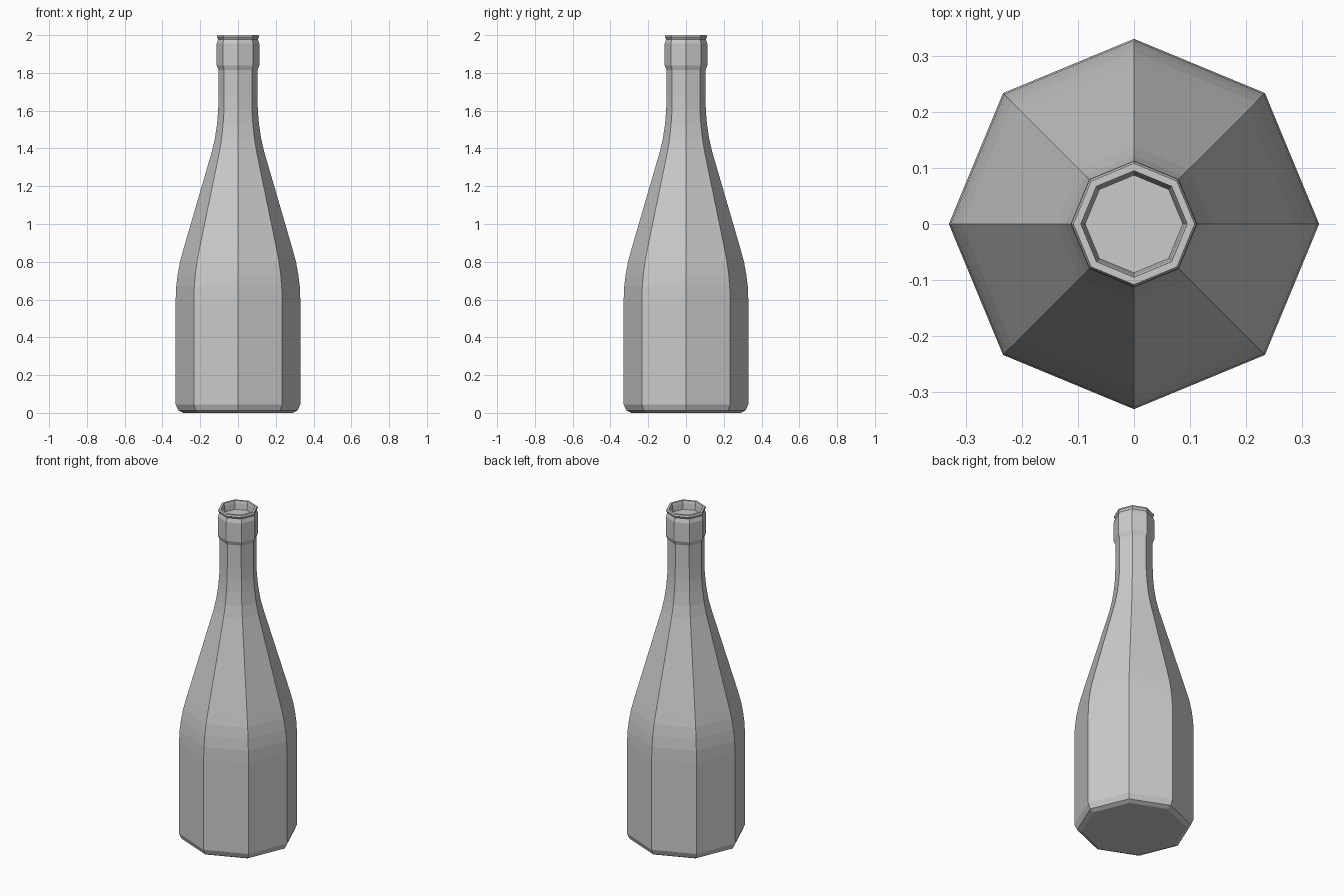
import bpy, bmesh, math

if "Cube" in bpy.data.objects:
    bpy.data.objects.remove(bpy.data.objects["Cube"])

SIDES = 8

# radius, height: base, body, shoulder, neck, collar, lip, mouth recess
profile = [
    (0.29, 0.0), (0.315, 0.012), (0.33, 0.045), (0.33, 0.60),
    (0.327, 0.67), (0.319, 0.735), (0.307, 0.80), (0.288, 0.87),
    (0.138, 1.385), (0.122, 1.455), (0.111, 1.53), (0.105, 1.60),
    (0.103, 1.68), (0.103, 1.815), (0.113, 1.84), (0.113, 1.955),
    (0.105, 1.978), (0.112, 1.99), (0.108, 2.0), (0.095, 2.0),
    (0.091, 1.985), (0.087, 1.95),
]


def lathe(name, points, sides):
    """Spin a profile around z and cap both ends."""
    bm = bmesh.new()
    rings = []
    for r, z in points:
        rings.append([bm.verts.new((r * math.cos(2 * math.pi * i / sides),
                                    r * math.sin(2 * math.pi * i / sides), z))
                      for i in range(sides)])
    for low, high in zip(rings, rings[1:]):
        for i in range(sides):
            j = (i + 1) % sides
            bm.faces.new((low[i], low[j], high[j], high[i]))
    bm.faces.new(rings[0][::-1])
    bm.faces.new(rings[-1])
    bmesh.ops.recalc_face_normals(bm, faces=bm.faces)
    mesh = bpy.data.meshes.new(name)
    bm.to_mesh(mesh)
    bm.free()
    obj = bpy.data.objects.new(name, mesh)
    bpy.context.collection.objects.link(obj)
    return obj


# Eight-sided flat-faced bottle
lathe("bottle", profile, SIDES)
